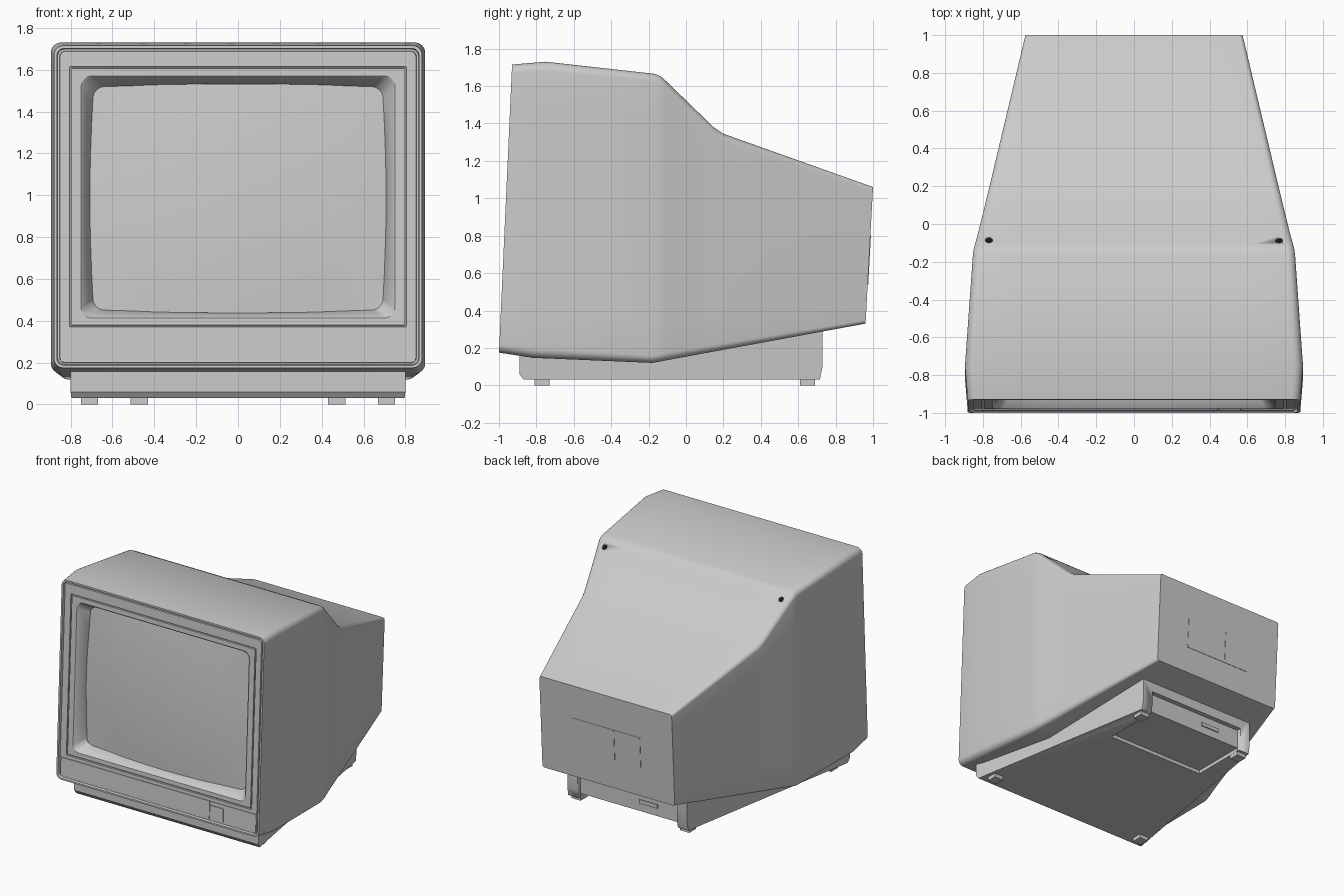
import bpy, bmesh, math
from mathutils import Vector, Euler

if "Cube" in bpy.data.objects:
    bpy.data.objects.remove(bpy.data.objects["Cube"])


def make(name, verts, faces, angle=30):
    me = bpy.data.meshes.new(name)
    me.from_pydata(verts, [], faces)
    bm = bmesh.new()
    bm.from_mesh(me)
    bmesh.ops.recalc_face_normals(bm, faces=bm.faces)
    bm.to_mesh(me)
    bm.free()
    ob = bpy.data.objects.new(name, me)
    bpy.context.collection.objects.link(ob)
    bpy.ops.object.select_all(action='DESELECT')
    ob.select_set(True)
    bpy.context.view_layer.objects.active = ob
    bpy.ops.object.shade_smooth_by_angle(angle=math.radians(angle))
    return ob


def loft(name, rings):
    n = len(rings[0])
    verts = [p for r in rings for p in r]
    faces = [(i * n + j, i * n + (j + 1) % n, (i + 1) * n + (j + 1) % n, (i + 1) * n + j)
             for i in range(len(rings) - 1) for j in range(n)]
    faces += [tuple(range(n)), tuple(range(len(verts) - n, len(verts)))]
    return make(name, verts, faces)


def rounded(w, z0, z1, r, bulge=0.0, side=8, arc=6):
    """Rounded rectangle in x/z, with optionally bowed sides."""
    cz, h = (z0 + z1) / 2, (z1 - z0) / 2
    pts = []
    for k, (sx, sz) in enumerate([(1, 1), (-1, 1), (-1, -1), (1, -1)]):
        for a in range(arc + 1):
            t = math.pi / 2 * (k + a / arc)
            pts.append((sx * (w - r) + r * math.cos(t), sz * (h - r) + r * math.sin(t)))
        a = pts[-1]
        nx, nz = [(-1, 1), (-1, -1), (1, -1), (1, 1)][k]
        t = math.pi / 2 * (k + 1)
        b = (nx * (w - r) + r * math.cos(t), nz * (h - r) + r * math.sin(t))
        for s in range(1, side):
            f = s / side
            pts.append((a[0] + (b[0] - a[0]) * f, a[1] + (b[1] - a[1]) * f))
    return [(x * (1 + bulge * (1 - (z / h) ** 2)), cz + z * (1 + bulge * (1 - (x / w) ** 2)))
            for x, z in pts]


def front_y(z, d=0.0):
    return -1 + 0.07 * (z - 0.175) / 1.54 + d


def back_y(z, d=0.0):
    return 0.96 + 0.04 * (z - 0.33) / 0.73 + d


def section(yb, zb, yt, zt, w, r):
    return [(x, yb + (yt - yb) * (z - zb) / (zt - zb), z) for x, z in rounded(w, zb, zt, r)]


def front_ring(w, z0, z1, r, d, bulge=0.0):
    return [(x, front_y(z, d), z) for x, z in rounded(w, z0, z1, r, bulge)]


BOX = [(0, 1, 3, 2), (4, 5, 7, 6), (0, 1, 5, 4), (2, 3, 7, 6), (0, 2, 6, 4), (1, 3, 7, 5)]


def slab(name, x0, x1, z0, z1, d0, d1, plane=None):
    plane = plane or (lambda z, d: d)
    return make(name, [(x, plane(z, d), z) for x in (x0, x1) for z in (z0, z1) for d in (d0, d1)], BOX)


def cut(ob, cutter):
    cutter.hide_render = True
    cutter.hide_viewport = False
    cutter.display_type = 'WIRE'
    m = ob.modifiers.new("cut", 'BOOLEAN')
    m.operation, m.object, m.solver = 'DIFFERENCE', cutter, 'EXACT'


# Housing: cross-sections from back to front, then the stepped bezel and screen recess
rings = [section(*s) for s in [
    (0.96, 0.33, 1.00, 1.06, 0.575, 0.02),
    (0.20, 0.190, 0.20, 1.345, 0.765, 0.035),
    (0.15, 0.181, 0.15, 1.378, 0.777, 0.035),
    (-0.05, 0.144, -0.05, 1.572, 0.826, 0.04),
    (-0.11, 0.133, -0.11, 1.63, 0.843, 0.04),
    (-0.14, 0.127, -0.135, 1.652, 0.849, 0.04),
    (-0.18, 0.12, -0.165, 1.665, 0.853, 0.04),
    (-0.82, 0.147, -0.75, 1.73, 0.895, 0.05),
    (-1.0, 0.175, -0.93, 1.715, 0.88, 0.045)]]
rings += [front_ring(*s) for s in [
    (0.866, 0.187, 1.702, 0.035, 0.0),
    (0.862, 0.191, 1.698, 0.032, 0.018),
    (0.853, 0.198, 1.69, 0.028, 0.018),
    (0.850, 0.200, 1.687, 0.026, 0.010),
    (0.805, 0.370, 1.615, 0.004, 0.010),
    (0.803, 0.372, 1.613, 0.004, 0.020),
    (0.797, 0.378, 1.607, 0.004, 0.020),
    (0.795, 0.380, 1.605, 0.004, 0.010),
    (0.750, 0.413, 1.570, 0.05, 0.010),
    (0.740, 0.420, 1.562, 0.05, 0.018),
    (0.690, 0.453, 1.517, 0.05, 0.095, 0.025),
    (0.690, 0.453, 1.517, 0.05, 0.14, 0.025)]]
housing = loft("housing", rings)

# Picture tube glass, domed towards the viewer
glass = []
for s in (1, 0.85, 0.7, 0.55, 0.4, 0.25, 0.1):
    glass.append([(x * s, front_y(0.985 + (z - 0.985) * s, 0.055 + 0.045 * min(
        1, ((x * s) ** 2 + ((z - 0.985) * s) ** 2) / 0.6)), 0.985 + (z - 0.985) * s)
        for x, z in rounded(0.692, 0.451, 1.519, 0.05, 0.025)])
back = [(x, y + 0.05, z) for x, y, z in glass[0]]
loft("screen_glass", [back] + glass)

# Control strip below the screen with a small hinged door
for name, x0, x1, z0, z1 in [
        ("control_strip_left", -0.848, 0.445, 0.206, 0.345),
        ("control_door", 0.451, 0.564, 0.206, 0.314),
        ("control_door_hinge", 0.451, 0.564, 0.320, 0.345),
        ("control_strip_right", 0.570, 0.848, 0.206, 0.345)]:
    slab(name, x0, x1, z0, z1, 0.005, 0.02, front_y)

# Rear label plates
slab("rear_plate_wide", -0.064, 0.29, 0.54, 0.80, -0.02, 0.003, back_y)
slab("rear_plate_narrow", -0.29, -0.070, 0.54, 0.80, -0.02, 0.003, back_y)

# Screw wells on the rear slope
black = bpy.data.materials.new("black")
black.diffuse_color = (0.01, 0.01, 0.01, 1)
black.use_nodes = True
black.node_tree.nodes["Principled BSDF"].inputs["Base Color"].default_value = black.diffuse_color


def cylinder(name, centre, r, depth, tilt, n=20):
    rot = Euler((tilt, 0, 0)).to_matrix()
    rs = [[tuple(Vector(centre) + rot @ Vector((r * math.cos(2 * math.pi * i / n),
          r * math.sin(2 * math.pi * i / n), h))) for i in range(n)] for h in (-depth / 2, depth / 2)]
    return loft(name, rs)


for side in (-1, 1):
    c = (side * 0.768, -0.085, 1.606)
    cut(housing, cylinder("screw_well_cutter", c, 0.02, 0.06, -math.pi / 4))
    plug = cylinder("screw", (c[0], c[1] - 0.012, c[2] - 0.012), 0.0195, 0.02, -math.pi / 4)
    plug.data.materials.append(black)

# Tapered base
profile = [(-0.89, 0.17), (-0.89, 0.06), (-0.868, 0.03), (0.715, 0.03), (0.73, 0.10),
           (0.73, 0.305), (-0.18, 0.16)]
base = loft("base", [[(s * (0.8 - 0.28 * (y + 0.89) / 1.62), y, z) for y, z in profile]
                     for s in (-1, 1)])
cut(base, slab("underside_recess_cutter", -0.43, 0.43, -0.05, 0.058, 0.25, 0.9))
cut(base, slab("rear_recess_cutter", -0.431, 0.431, -0.06, 0.21, 0.692, 0.91))
slab("rear_socket", -0.24, -0.08, 0.12, 0.15, 0.68, 0.70)

# Feet: wide apart at the front, closer at the back
for place, x, y in (("front", 0.71, -0.77), ("rear", 0.46, 0.65)):
    for side, s in (("left", -1), ("right", 1)):
        cx = s * (x + (0.012 if place == "rear" else 0))
        slab(f"{place}_foot_{side}", cx - 0.041, cx + 0.041, 0, 0.045, y - 0.041, y + 0.041)
